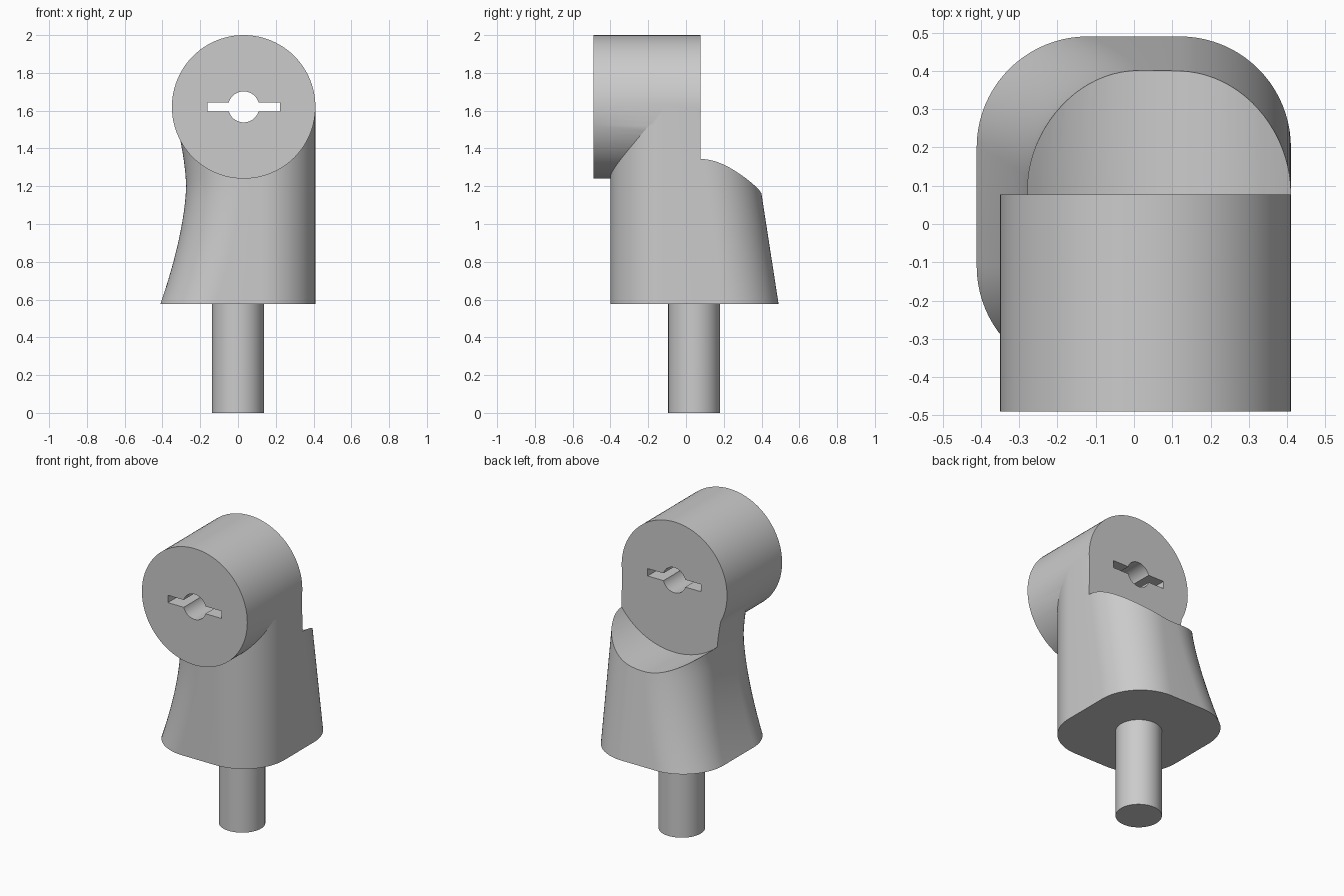
import bpy, bmesh, math
from mathutils import Matrix, Vector

cube = bpy.data.objects.get("Cube")
if cube:
    bpy.data.objects.remove(cube, do_unlink=True)

grey = bpy.data.materials.new("plain grey")
grey.use_nodes = True
grey.diffuse_color = (0.6, 0.6, 0.6, 1)
grey.node_tree.nodes["Principled BSDF"].inputs["Base Color"].default_value = (0.6, 0.6, 0.6, 1)

HEAD_X, HEAD_Z, HEAD_R = 0.03, 1.62, 0.38
HEAD_FRONT, HEAD_BACK = -0.49, 0.077
BASE_Z = 0.577


def make_object(name, bm):
    bmesh.ops.recalc_face_normals(bm, faces=bm.faces)
    mesh = bpy.data.meshes.new(name)
    bm.to_mesh(mesh)
    bm.free()
    mesh.materials.append(grey)
    obj = bpy.data.objects.new(name, mesh)
    bpy.context.collection.objects.link(obj)
    return obj


def cylinder(name, radius, start, end, segments=96):
    """Capped cylinder between two points."""
    a, b = Vector(start), Vector(end)
    axis = b - a
    turn = axis.to_track_quat('Z', 'Y').to_matrix().to_4x4()
    bm = bmesh.new()
    bmesh.ops.create_cone(bm, cap_ends=True, segments=segments, radius1=radius, radius2=radius,
                          depth=axis.length, matrix=Matrix.Translation((a + b) / 2) @ turn)
    return make_object(name, bm)


def head_cylinder(name, radius, y0, y1):
    return cylinder(name, radius, (HEAD_X, y0, HEAD_Z), (HEAD_X, y1, HEAD_Z))


def box(name, centre, size):
    bm = bmesh.new()
    bmesh.ops.create_cube(bm, size=1, matrix=Matrix.Translation(centre) @ Matrix.Diagonal((*size, 1)))
    return make_object(name, bm)


def combine(target, tool, operation):
    """Apply a boolean and throw the tool away."""
    tool.hide_render = True
    mod = target.modifiers.new(operation, 'BOOLEAN')
    mod.operation, mod.solver, mod.object = operation, 'EXACT', tool
    bpy.context.view_layer.objects.active = target
    bpy.ops.object.modifier_apply(modifier=mod.name)
    bpy.data.objects.remove(tool, do_unlink=True)


def section(z, radius=0.29, steps=20):
    """Rounded rectangle: waisted left flank, leaning back, upright front and right."""
    low_x = -0.275 - 0.135 * (abs(z - 1.2) / 0.62) ** 1.6
    high_x, low_y = 0.41, -0.40
    high_y = 0.49 - 0.155 * (z - BASE_Z)
    corners = [(high_x - radius, high_y - radius), (low_x + radius, high_y - radius),
               (low_x + radius, low_y + radius), (high_x - radius, low_y + radius)]
    for quarter, (cx, cy) in enumerate(corners):
        for i in range(steps + 1):
            angle = (quarter + i / steps) * math.pi / 2
            yield (cx + radius * math.cos(angle), cy + radius * math.sin(angle), z)


# Lofted neck
bm = bmesh.new()
RINGS = 30
rings = [[bm.verts.new(p) for p in section(BASE_Z + (HEAD_Z - BASE_Z) * i / RINGS)]
         for i in range(RINGS + 1)]
for lower, upper in zip(rings, rings[1:]):
    for i in range(len(lower)):
        j = (i + 1) % len(lower)
        bm.faces.new((lower[i], lower[j], upper[j], upper[i]))
bm.faces.new(rings[0])
bm.faces.new(rings[-1])
housing = make_object("housing", bm)

# Round head, then the curved relief behind it, which also trims its back face
combine(housing, head_cylinder("head", HEAD_R, HEAD_FRONT, 0.2), 'UNION')
combine(housing, head_cylinder("rear_relief", 0.47, HEAD_BACK, 0.8), 'DIFFERENCE')

# Bore with a slot on both sides
combine(housing, head_cylinder("bore", 0.082, -0.7, 0.3), 'DIFFERENCE')
combine(housing, box("slot", (HEAD_X, -0.2, HEAD_Z), (0.385, 1, 0.048)), 'DIFFERENCE')

# Mounting pin
pin = cylinder("mounting_pin", 0.137, (0, 0.043, 0), (0, 0.043, BASE_Z + 0.01), 64)

bpy.ops.object.select_all(action='DESELECT')
for obj in (housing, pin):
    obj.select_set(True)
bpy.context.view_layer.objects.active = housing
bpy.ops.object.shade_smooth_by_angle(angle=math.radians(25))
